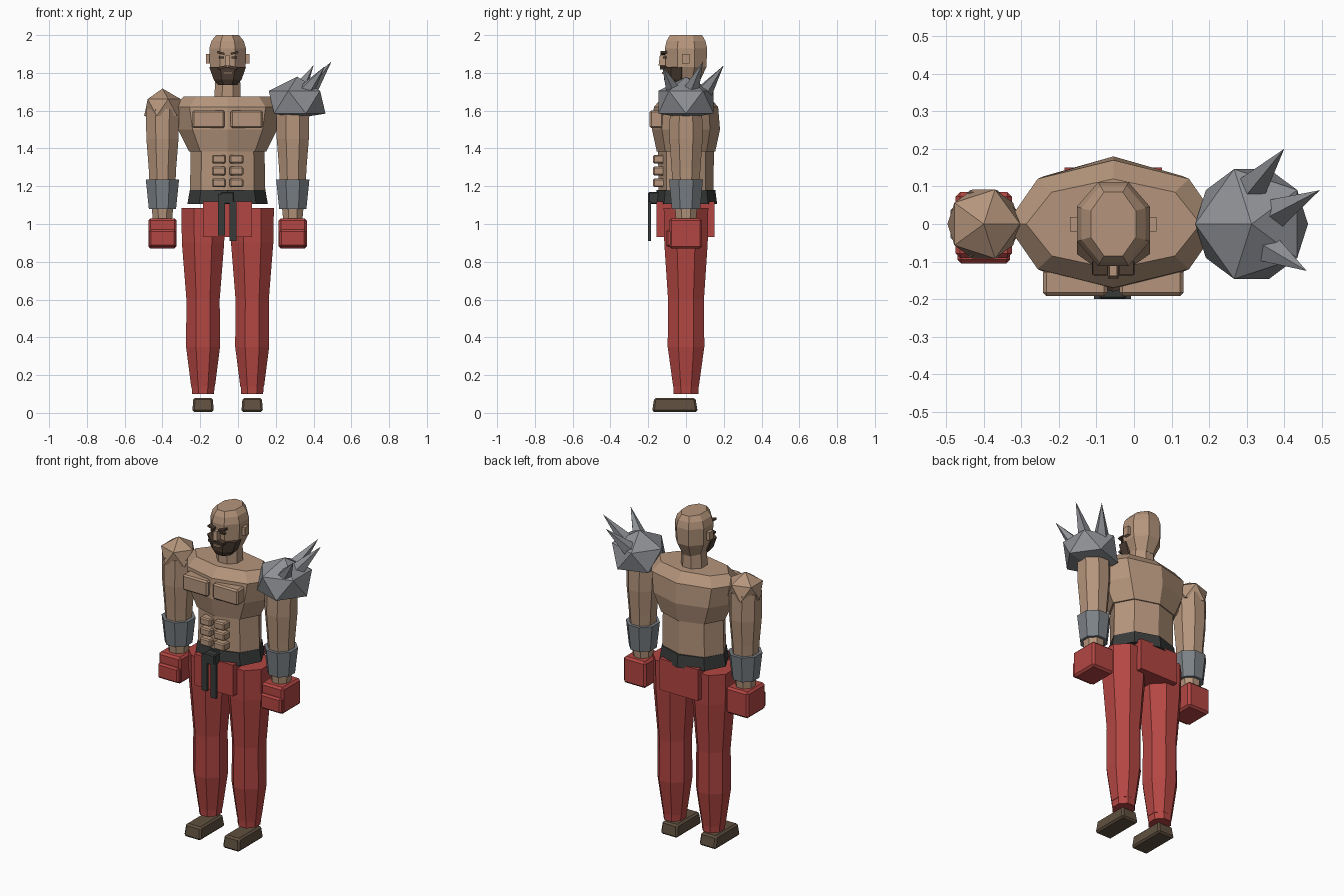
import bpy, bmesh, math
from mathutils import Vector, Matrix

old = bpy.data.objects.get("Cube")
if old:
    bpy.data.objects.remove(old, do_unlink=True)

CX = -0.055  # body centre line; the spiked shoulder makes the figure lopsided


def material(name, r, g, b):
    m = bpy.data.materials.new(name)
    m.use_nodes = True
    m.diffuse_color = (r, g, b, 1)
    bsdf = m.node_tree.nodes["Principled BSDF"]
    bsdf.inputs["Base Color"].default_value = (r, g, b, 1)
    bsdf.inputs["Roughness"].default_value = 0.8
    return m


SKIN = material("skin", 0.46, 0.30, 0.20)
RED = material("red cloth", 0.45, 0.062, 0.055)
STEEL = material("steel", 0.27, 0.28, 0.30)
BRACER = material("bracer metal", 0.20, 0.22, 0.24)
BELT = material("black belt", 0.04, 0.042, 0.042)
SHOE = material("shoe leather", 0.115, 0.08, 0.05)
HAIR = material("dark hair", 0.075, 0.047, 0.032)


def finish(name, bm, mat):
    bmesh.ops.recalc_face_normals(bm, faces=bm.faces)
    me = bpy.data.meshes.new(name)
    bm.to_mesh(me)
    bm.free()
    me.materials.append(mat)
    ob = bpy.data.objects.new(name, me)
    bpy.context.scene.collection.objects.link(ob)
    return ob


def loft(name, x, y, rings, mat, flat_front=True):
    """Stack of eight-sided rings given as (z, half width, half depth)."""
    bm = bmesh.new()
    turn = math.pi / 8 if flat_front else 0
    grow = 1 / math.cos(turn)
    loops = []
    for z, rx, ry in rings:
        angles = [turn + i * math.pi / 4 for i in range(8)]
        loops.append([bm.verts.new((x + rx * grow * math.cos(a),
                                    y + ry * grow * math.sin(a), z)) for a in angles])
    for low, high in zip(loops, loops[1:]):
        for i in range(8):
            j = (i + 1) % 8
            bm.faces.new((low[i], low[j], high[j], high[i]))
    bm.faces.new(loops[0])
    bm.faces.new(loops[-1])
    return finish(name, bm, mat)


def box(name, x, y, z, mat, bevel=0.0, taper=1.0, tilt=0.0):
    """Box from (min, max) spans, with optional tapered top, tilt and bevel."""
    bm = bmesh.new()
    bmesh.ops.create_cube(bm, size=1)
    for v in bm.verts:
        if v.co.z > 0:
            v.co.x *= taper
            v.co.y *= taper
    spans = (x, y, z)
    bm.transform(Matrix.Diagonal([s[1] - s[0] for s in spans] + [1]))
    if bevel:
        bmesh.ops.bevel(bm, geom=bm.edges[:], offset=bevel, segments=1, affect='EDGES')
    centre = Vector([(s[0] + s[1]) / 2 for s in spans])
    bm.transform(Matrix.Translation(centre) @ Matrix.Rotation(tilt, 4, 'Y'))
    return finish(name, bm, mat)


def across(side, near, far):
    """Span at a distance from the centre line on one side."""
    return tuple(sorted((CX + side * near, CX + side * far)))


# Torso
loft("chest", CX, 0, [(1.385, 0.205, 0.155), (1.5, 0.262, 0.18),
                      (1.62, 0.285, 0.17), (1.675, 0.232, 0.12)], SKIN, False)
loft("abdomen", CX, 0, [(1.15, 0.2, 0.145), (1.4, 0.195, 0.148)], SKIN, False)
loft("neck", CX, 0, [(1.65, 0.07, 0.07), (1.78, 0.066, 0.068)], SKIN)

# Belt, knot and hanging tails
loft("belt", CX, 0, [(1.105, 0.213, 0.165), (1.18, 0.2, 0.155)], BELT, False)
box("belt_knot", (-0.092, -0.02), (-0.2, -0.14), (1.105, 1.17), BELT, 0.006)
box("belt_tail_right", (-0.107, -0.07), (-0.2, -0.185), (0.94, 1.16), BELT)
box("belt_tail_left", (-0.045, -0.008), (-0.2, -0.185), (0.91, 1.12), BELT)
box("hip_cloth", (CX - 0.13, CX + 0.13), (-0.155, 0.15), (0.93, 1.12), RED)

# Head
loft("head", CX, 0, [(1.75, 0.06, 0.07), (1.83, 0.094, 0.108), (1.93, 0.097, 0.112),
                     (1.97, 0.085, 0.102), (2.0, 0.06, 0.085)], SKIN)
loft("beard", CX, -0.052, [(1.735, 0.05, 0.05), (1.765, 0.074, 0.064),
                           (1.83, 0.097, 0.068)], HAIR)
box("nose", (CX - 0.014, CX + 0.014), (-0.145, -0.1), (1.84, 1.895), SKIN, 0, 0.7)
box("mouth", (CX - 0.025, CX + 0.025), (-0.128, -0.11), (1.795, 1.805), SKIN)

for side, label in ((1, "left"), (-1, "right")):
    mid_leg, mid_arm = CX + side * 0.13, CX + side * 0.345

    # Face details
    box(label + "_ear", across(side, 0.09, 0.115), (-0.02, 0.018), (1.85, 1.9), SKIN)
    box(label + "_eyebrow", across(side, 0.016, 0.056), (-0.135, -0.1),
        (1.9, 1.911), HAIR, 0, 1, -side * 0.25)
    box(label + "_eye", across(side, 0.02, 0.046), (-0.122, -0.1), (1.877, 1.886), HAIR)
    box(label + "_moustache", across(side, 0.004, 0.05), (-0.138, -0.1),
        (1.822, 1.836), HAIR, 0, 1, side * 0.2)

    # Chest and stomach plates
    box(label + "_pectoral", across(side, 0.016, 0.187), (-0.192, -0.12),
        (1.507, 1.602), SKIN, 0.009)
    for row in range(3):
        z = 1.195 + row * 0.0625
        box(f"{label}_stomach_muscle_{row + 1}", across(side, 0.01, 0.083),
            (-0.175, -0.1), (z, z + 0.046), SKIN, 0.007)

    # Legs and shoes
    loft(label + "_leg", mid_leg, 0,
         [(0.14, 0.063, 0.068), (0.35, 0.09, 0.097), (0.6, 0.088, 0.095),
          (0.9, 0.112, 0.115), (1.085, 0.115, 0.118)], RED)
    loft(label + "_trouser_cuff", mid_leg, 0,
         [(0.1, 0.058, 0.066), (0.16, 0.062, 0.068)], RED)
    box(label + "_shoe", (mid_leg - 0.057, mid_leg + 0.057), (-0.18, 0.062),
        (0.005, 0.08), SHOE, 0.01, 0.9)

    # Arms, bracers and fists
    loft(label + "_arm", mid_arm, 0,
         [(1.2, 0.068, 0.07), (1.3, 0.073, 0.077), (1.45, 0.085, 0.088),
          (1.61, 0.088, 0.085)], SKIN)
    loft(label + "_wrist", mid_arm, 0, [(1.01, 0.05, 0.052), (1.1, 0.058, 0.06)], SKIN)
    loft(label + "_bracer", mid_arm, 0, [(1.08, 0.072, 0.075), (1.235, 0.088, 0.09)], BRACER)
    box(label + "_fist", (mid_arm - 0.075, mid_arm + 0.075), (-0.09, 0.085),
        (0.87, 1.03), RED, 0.012)
    box(label + "_fingers", (mid_arm - 0.07, mid_arm + 0.07), (-0.105, -0.03),
        (0.878, 0.97), RED, 0.01)


def facet_ball(name, centre, radii, floor, spin, mat):
    bm = bmesh.new()
    bmesh.ops.create_icosphere(bm, subdivisions=1, radius=1)
    bm.transform(Matrix.Translation(centre) @ Matrix.Diagonal((*radii, 1))
                 @ Matrix.Rotation(spin, 4, 'Z'))
    for v in bm.verts:
        v.co.z = max(v.co.z, floor)
    return finish(name, bm, mat)


# Bare right shoulder and armoured left shoulder
facet_ball("right_shoulder", (CX - 0.345, 0, 1.617), (0.108, 0.108, 0.1), 1.55, 0, SKIN)
facet_ball("shoulder_armour", (0.313, 0, 1.645), (0.168, 0.172, 0.135), 1.56,
           math.radians(36), STEEL)

# Spikes: base centre to tip
spikes = [((0.31, 0.09, 1.69), (0.4, 0.2, 1.84)),
          ((0.37, 0.025, 1.70), (0.495, 0.09, 1.86)),
          ((0.35, -0.06, 1.69), (0.46, -0.125, 1.835))]
for n, (base, tip) in enumerate(spikes, 1):
    base, tip = Vector(base), Vector(tip)
    way = tip - base
    bm = bmesh.new()
    bmesh.ops.create_cone(bm, cap_ends=True, segments=5, radius1=0.048, radius2=0,
                          depth=way.length)
    bmesh.ops.remove_doubles(bm, verts=bm.verts, dist=0.0001)
    bm.transform(Matrix.Translation((base + tip) / 2)
                 @ way.to_track_quat('Z', 'Y').to_matrix().to_4x4())
    finish(f"spike_{n}", bm, STEEL)
